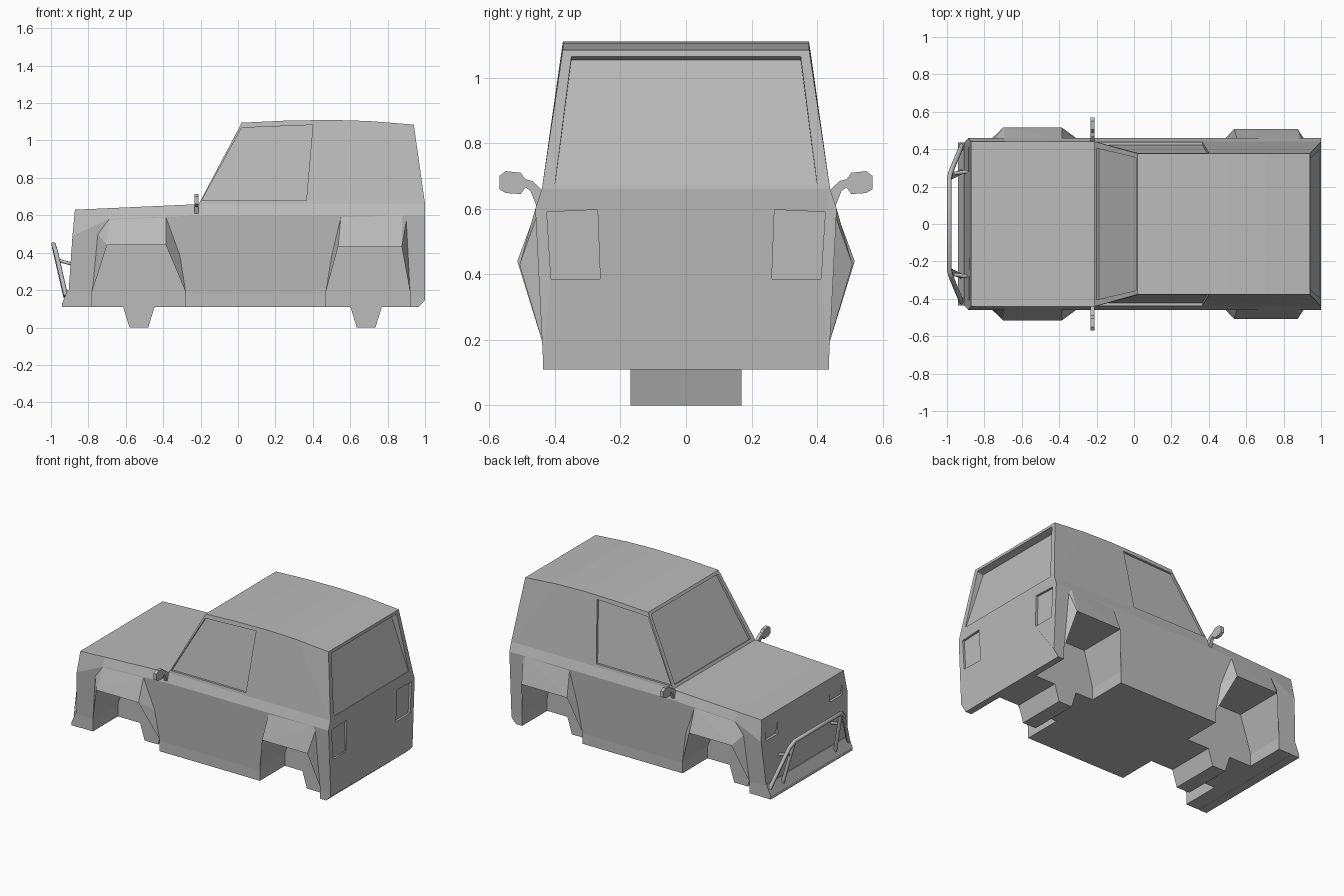
import bpy, bmesh

if "Cube" in bpy.data.objects:
    bpy.data.objects.remove(bpy.data.objects["Cube"], do_unlink=True)

grey = bpy.data.materials.new("plain grey")
grey.use_nodes = True
COLOUR = (0.5, 0.5, 0.5, 1)
grey.diffuse_color = COLOUR
grey.node_tree.nodes["Principled BSDF"].inputs["Base Color"].default_value = COLOUR


def finish(name, bm):
    bmesh.ops.recalc_face_normals(bm, faces=bm.faces)
    mesh = bpy.data.meshes.new(name)
    bm.to_mesh(mesh)
    bm.free()
    mesh.materials.append(grey)
    ob = bpy.data.objects.new(name, mesh)
    bpy.context.collection.objects.link(ob)
    return ob


def hull(name, points):
    bm = bmesh.new()
    for p in points:
        bm.verts.new(p)
    bmesh.ops.remove_doubles(bm, verts=bm.verts, dist=0.0001)
    res = bmesh.ops.convex_hull(bm, input=bm.verts)
    junk = {v for v in res["geom_interior"] + res["geom_unused"] if isinstance(v, bmesh.types.BMVert)}
    bmesh.ops.delete(bm, geom=list(junk), context="VERTS")
    bmesh.ops.dissolve_limit(bm, angle_limit=0.01, verts=bm.verts, edges=bm.edges)
    return finish(name, bm)


def loft(name, rings):
    bm = bmesh.new()
    rows = [[bm.verts.new(p) for p in ring] for ring in rings]
    n = len(rows[0])
    for a, b in zip(rows, rows[1:]):
        for i in range(n):
            j = (i + 1) % n
            bm.faces.new((a[i], a[j], b[j], b[i]))
    bm.faces.new(rows[0])
    bm.faces.new(rows[-1])
    return finish(name, bm)


def prism_y(name, profile, y0, y1):
    return loft(name, [[(x, y, z) for x, z in profile] for y in (y0, y1)])


def carve(target, cutters):
    bpy.context.view_layer.objects.active = target
    for c in cutters:
        mod = target.modifiers.new("cut", "BOOLEAN")
        mod.operation, mod.solver, mod.object = "DIFFERENCE", "EXACT", c
        bpy.ops.object.modifier_apply(modifier=mod.name)
        bpy.data.objects.remove(c, do_unlink=True)


def tube(name, points, radius):
    cu = bpy.data.curves.new(name, "CURVE")
    cu.dimensions, cu.bevel_depth, cu.bevel_resolution = "3D", radius, 1
    cu.use_fill_caps = True
    sp = cu.splines.new("POLY")
    sp.points.add(len(points) - 1)
    for p, co in zip(sp.points, points):
        p.co = (*co, 1)
    cu.materials.append(grey)
    ob = bpy.data.objects.new(name, cu)
    bpy.context.collection.objects.link(ob)
    bpy.ops.object.select_all(action="DESELECT")
    ob.select_set(True)
    bpy.context.view_layer.objects.active = ob
    bpy.ops.object.convert(target="MESH")


SIDES = (("left", 1), ("right", -1))
SILL, BELT, TOP = 0.437, 0.46, 0.44

# Lower body, lofted from nose to tail
stations = [
    ((-.92, .11), (-.905, .2), (-.885, .49), (-.872, .63)),
    ((-.69, .11), (-.69, .18), (-.69, .58), (-.69, .638)),
    ((-.2, .11), (-.2, .18), (-.2, .6), (-.2, .66)),
    ((.9, .11), (.9, .18), (.9, .6), (.9, .66)),
    ((.965, .11), (1, .147), (1, .6), (1, .66)),
]
rings = []
for st in stations:
    half = [(x, y, z) for (x, z), y in zip(st, (SILL, SILL, BELT, TOP))]
    rings.append(half + [(x, -y, z) for x, y, z in reversed(half)])
body = loft("lower_body", rings)

# Wheel arches: foot, middle, lip and top of each end of the flare, and its reach
arches = {
    "front": (((-.78, .19), (-.75, .5), (-.70, .44), (-.69, .58)),
              ((-.28, .19), (-.31, .385), (-.385, .44), (-.385, .59)), .515),
    "rear": (((.47, .19), (.50, .38), (.535, .43), (.55, .59)),
             ((.92, .19), (.90, .57), (.875, .43), (.88, .6)), .508),
}


def side_y(z):
    return SILL + (BELT - SILL) * max(0, z - .18) / .42


cutters = []
for where, (a, b, reach) in arches.items():
    opening = [(a[0][0], 0), a[0], a[2], b[2], b[0], (b[0][0], 0)]
    for side, s in SIDES:
        cutters.append(prism_y("well_cutter", opening, s * .17, s * .6))

        def flare_end(e):
            foot, mid, lip, top = e
            pts = [(x, s * side_y(z), z) for x, z in (foot, mid, top)]
            pts += [(x, s * (side_y(z) - .012), z) for x, z in (foot, lip, top)]
            return pts + [(lip[0], s * reach, lip[1])]

        for end, e in (("nose", a), ("tail", b)):
            hull(f"{where}_{side}_flare_{end}", flare_end(e))
        middle = [p for e in (a, b) for p in flare_end(e)[2:] if p[2] > .4]
        hull(f"{where}_{side}_flare_middle", middle)

# Lamp recesses in the tail and nose
for side, s in SIDES:
    lamp = ((.425, .59), (.27, .597), (.262, .385), (.412, .385))
    cutters.append(hull("lamp_cutter", [(x, s * y, z) for x in (.985, 1.1) for y, z in lamp]))
    cutters.append(hull("lamp_cutter", [(x - .15 * (z - .48), s * y, z)
                                        for x in (-.868, -1.0) for y in (.28, .41) for z in (.48, .595)]))
carve(body, cutters)

# Cabin with a gently arched roof
roof = ((.02, 1.095), (.25, 1.106), (.5, 1.11), (.7, 1.104), (.94, 1.085))
cabin = hull("cabin", [(x, s * TOP, .66) for x in (-.21, 1) for s in (1, -1)]
             + [(x, s * .376, z) for x, z in roof for s in (1, -1)])

# Recessed side windows, rear window and windscreen
cutters = []
for side, s in SIDES:
    pane = ((-.195, .678), (.02, 1.068), (.40, 1.083), (.365, .678))
    cutters.append(hull("window_cutter", [(x, s * (TOP - .148 * (z - .66) + d), z)
                                          for x, z in pane for d in (-.014, .06)]))
rear = []
for y, z, deep in ((.40, .673, .004), (.35, 1.065, .045)):
    x = 1 - .141 * (z - .66)
    for s in (1, -1):
        rear += [(x - deep, s * y, z - deep * .25), (x, s * y, z), (x + .1, s * y, z + .02)]
cutters.append(hull("rear_window_cutter", rear))
screen = []
for t, y in ((.04, .405), (.96, .355)):
    for s in (1, -1):
        for d in (-.015, .08):
            screen.append((-.21 + .23 * t - .884 * d, s * y, .66 + .435 * t + .467 * d))
cutters.append(hull("windscreen_cutter", screen))
carve(cabin, cutters)

# Front bumper and the two axle housings
prism_y("front_bumper", ((-.88, .109), (-.94, .109), (-.94, .13), (-.91, .2), (-.88, .2)), -SILL, SILL)
for name, x in (("front_axle", -.53), ("rear_axle", .685)):
    prism_y(name, ((x - .09, .13), (x - .05, 0), (x + .05, 0), (x + .09, .13)), -.17, .17)

# Bull bar
half = [(-.92, .42, .17), (-.975, .29, .41), (-.987, .25, .445)]
tube("bull_bar_hoop", half + [(x, -y, z) for x, y, z in reversed(half)], .013)
for side, s in SIDES:
    tube(f"bull_bar_{side}_upright", [(-.982, s * .25, .43), (-.92, s * .28, .16)], .013)
    tube(f"bull_bar_{side}_brace", [(-.965, s * .27, .36), (-.89, s * .28, .34)], .01)

# Door mirrors
outline = ((.437, .655), (.47, .685), (.49, .69), (.505, .71), (.55, .715), (.57, .7),
           (.57, .66), (.55, .648), (.505, .645), (.49, .665), (.475, .655), (.455, .605))
for side, s in SIDES:
    loft(f"{side}_mirror", [[(x, s * y, z) for y, z in outline] for x in (-.232, -.21)])
